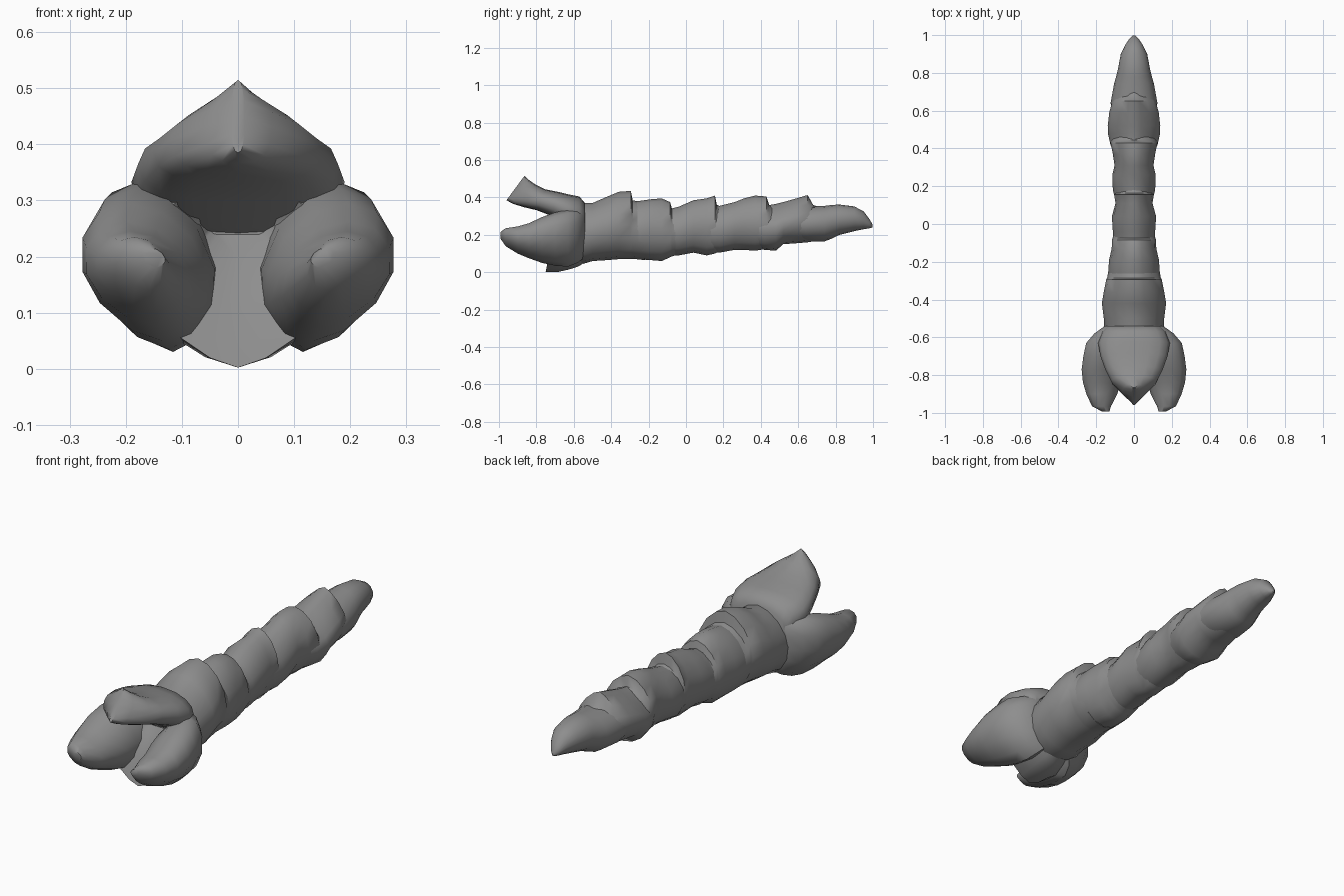
import bpy
import bmesh
import math

skin = bpy.data.materials.new("grey skin")
skin.diffuse_color = (0.27, 0.27, 0.27, 1)


def loft(name, rings, sides=16, low=1.0, high=1.0, slant=0.0, shear=0.0, mirror=False):
    """Skin rings (y, x centre, half width, bottom, top) into a closed shell.
    low / high: corner power of each half, 1 = ellipse, 2 = diamond.
    slant: how far the lower edge of the front rings pushes forward.
    shear: sideways lean of the upper half, as a share of the width."""
    bm = bmesh.new()
    loops = []
    for k, (y, cx, w, z0, z1) in enumerate(rings):
        mid, half = (z0 + z1) / 2, (z1 - z0) / 2
        loop = []
        for i in range(sides):
            a = 2 * math.pi * i / sides
            c, s = math.cos(a), math.sin(a)
            p = high if s > 0 else low
            x = math.copysign(abs(c) ** p, c) * w
            z = math.copysign(abs(s) ** p, s)
            lean = slant * z * max(0, 1 - k / 6)
            loop.append(bm.verts.new((cx + x + shear * z * w, y + lean, mid + z * half)))
        loops.append(loop)
    for a, b in zip(loops, loops[1:]):
        for i in range(sides):
            j = (i + 1) % sides
            bm.faces.new((a[i], a[j], b[j], b[i]))
    bm.faces.new(loops[0])
    bm.faces.new(loops[-1])
    bmesh.ops.recalc_face_normals(bm, faces=bm.faces)
    me = bpy.data.meshes.new(name)
    bm.to_mesh(me)
    bm.free()
    me.materials.append(skin)
    ob = bpy.data.objects.new(name, me)
    bpy.context.collection.objects.link(ob)
    bpy.ops.object.select_all(action='DESELECT')
    ob.select_set(True)
    bpy.context.view_layer.objects.active = ob
    bpy.ops.object.shade_smooth_by_angle(angle=math.radians(48))
    if mirror:
        ob.modifiers.new("mirror", 'MIRROR').use_axis[0] = True
    return ob


# Body segments: each swells towards a raised rear plate edge
loft("front_segment", [
    (-.62, 0, .14, .07, .34), (-.55, 0, .158, .045, .37), (-.50, 0, .16, .06, .37),
    (-.42, 0, .17, .065, .405), (-.36, 0, .16, .07, .43), (-.295, 0, .147, .07, .435),
    (-.285, 0, .142, .072, .385), (-.22, 0, .13, .065, .37)], high=1.15)
loft("second_segment", [
    (-.32, 0, .13, .08, .36), (-.26, 0, .137, .07, .38), (-.19, 0, .132, .065, .39),
    (-.13, 0, .118, .06, .395), (-.085, 0, .117, .08, .375), (-.075, 0, .113, .085, .34),
    (0, 0, .10, .11, .33)], high=1.15)
loft("third_segment", [
    (-.12, 0, .105, .09, .33), (-.04, 0, .112, .09, .35), (.04, 0, .117, .105, .385),
    (.11, 0, .098, .09, .395), (.155, 0, .105, .10, .41), (.165, 0, .102, .105, .36),
    (.22, 0, .09, .12, .34)], high=1.15)
loft("fourth_segment", [
    (.10, 0, .09, .11, .34), (.18, 0, .112, .105, .355), (.26, 0, .115, .12, .375),
    (.31, 0, .103, .12, .395), (.37, 0, .112, .115, .41), (.43, 0, .124, .125, .405),
    (.445, 0, .122, .128, .36), (.5, 0, .10, .15, .34)], high=1.15)
loft("fifth_segment", [
    (.36, 0, .10, .13, .35), (.42, 0, .125, .12, .355), (.48, 0, .138, .115, .365),
    (.52, 0, .139, .15, .375), (.59, 0, .131, .155, .395), (.65, 0, .115, .16, .413),
    (.68, 0, .10, .165, .36), (.73, 0, .09, .17, .34)], high=1.4)
loft("tail_tip", [
    (.55, 0, .11, .17, .345), (.64, 0, .124, .165, .35), (.74, 0, .106, .165, .355),
    (.78, 0, .095, .18, .36), (.82, 0, .085, .20, .362), (.90, 0, .07, .22, .352),
    (.95, 0, .045, .23, .325), (.98, 0, .025, .235, .285), (.998, 0, .006, .24, .255)])

# Head core: starts inside the throat, folds over the lip, runs back to the neck
loft("head", [
    (-.61, 0, .04, .20, .30), (-.68, 0, .085, .10, .315), (-.72, 0, .19, .002, .33),
    (-.66, 0, .225, .002, .36), (-.61, 0, .215, .015, .38), (-.57, 0, .18, .03, .385),
    (-.545, 0, .155, .05, .36), (-.48, 0, .13, .08, .34)], low=1.4, slant=.045)

# Upper jaw: hood with a broad slanted front and a peaked centre
loft("upper_jaw", [
    (-.912, 0, .012, .385, .515), (-.885, 0, .06, .366, .497), (-.835, 0, .12, .348, .468),
    (-.775, 0, .15, .332, .443), (-.70, 0, .178, .30, .43), (-.63, 0, .19, .25, .415),
    (-.57, 0, .168, .22, .405), (-.54, 0, .14, .22, .37)], high=.9, low=.75, slant=.048)

# Side jaws: pincers growing out of the cheeks, sloping in to the mouth floor
loft("side_jaw", [
    (-.992, .15, .02, .18, .215), (-.965, .172, .05, .14, .235),
    (-.90, .17, .082, .10, .245), (-.84, .172, .098, .075, .262),
    (-.77, .165, .112, .05, .295), (-.70, .155, .113, .035, .32),
    (-.63, .145, .108, .03, .335), (-.58, .12, .09, .05, .335),
    (-.54, .085, .07, .08, .32)], sides=12, low=1.15, shear=.27, mirror=True)
